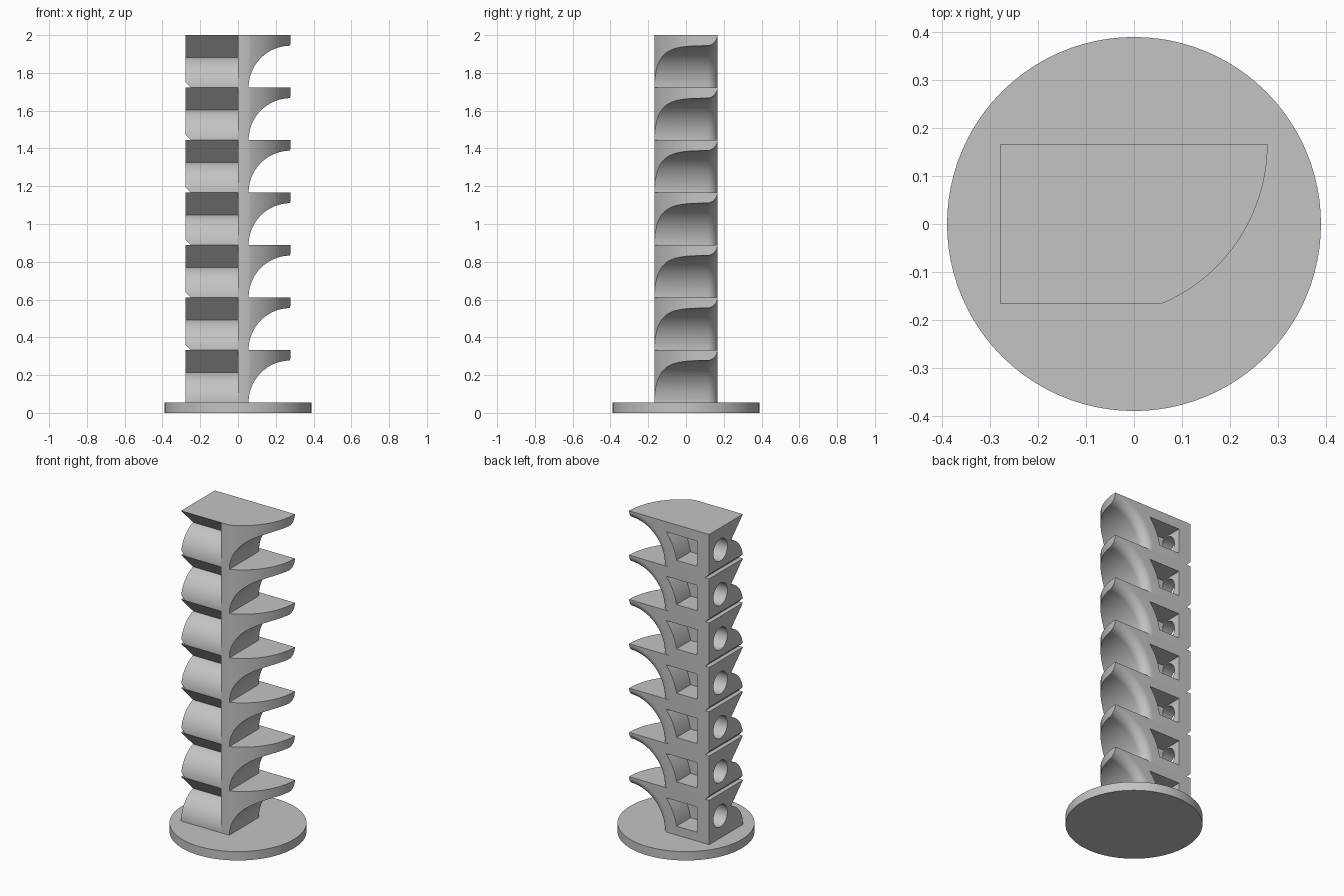
import bpy, bmesh
from math import sin, cos, pi, sqrt, radians, asin

if "Cube" in bpy.data.objects:
    bpy.data.objects.remove(bpy.data.objects["Cube"], do_unlink=True)

U = 2 / 72                      # one grid step of the design
W, D, H = 10 * U, 6 * U, 10 * U  # half width, half depth, storey height
BASE = 2 * U

grey = bpy.data.materials.new("plain_grey")
grey.use_nodes = True
colour = (0.55, 0.55, 0.55, 1)
grey.diffuse_color = colour
grey.node_tree.nodes["Principled BSDF"].inputs["Base Color"].default_value = colour


def loft(name, rings):
    """Closed solid through a list of equal-length point rings."""
    bm = bmesh.new()
    loops = [[bm.verts.new(p) for p in ring] for ring in rings]
    n = len(loops[0])
    for a, b in zip(loops, loops[1:]):
        for i in range(n):
            j = (i + 1) % n
            bm.faces.new((a[i], a[j], b[j], b[i]))
    bm.faces.new(loops[0])
    bm.faces.new(loops[-1])
    bmesh.ops.recalc_face_normals(bm, faces=bm.faces)
    mesh = bpy.data.meshes.new(name)
    bm.to_mesh(mesh)
    bm.free()
    mesh.materials.append(grey)
    obj = bpy.data.objects.new(name, mesh)
    bpy.context.collection.objects.link(obj)
    return obj


def prism(name, axis, lo, hi, points):
    """Extrude a 2D outline along x, y or z."""
    place = {"x": lambda p, t: (t, p[0], p[1]),
             "y": lambda p, t: (p[0], t, p[1]),
             "z": lambda p, t: (p[0], p[1], t)}[axis]
    return loft(name, [[place(p, t) for p in points] for t in (lo, hi)])


def arc(cx, cy, r, a0, a1, steps):
    return [(cx + r * cos(a0 + (a1 - a0) * i / steps),
             cy + r * sin(a0 + (a1 - a0) * i / steps)) for i in range(steps + 1)]


def smooth(obj):
    bpy.ops.object.select_all(action="DESELECT")
    obj.select_set(True)
    bpy.context.view_layer.objects.active = obj
    bpy.ops.object.shade_smooth_by_angle(angle=radians(25))


def carve(obj, cutters):
    """Subtract the cutters and bake the result."""
    for c in cutters:
        c.hide_render = True
        m = obj.modifiers.new(c.name, "BOOLEAN")
        m.operation, m.solver, m.object = "DIFFERENCE", "EXACT", c
    deps = bpy.context.evaluated_depsgraph_get()
    mesh = bpy.data.meshes.new_from_object(obj.evaluated_get(deps))
    obj.modifiers.clear()
    obj.data = mesh


# Round foot
foot = prism("round_foot", "z", 0, BASE, arc(0, 0, 14 * U, 0, 2 * pi, 96)[:-1])
smooth(foot)

# Storey block: rectangle with one big rounded side
R = 13 * U
outline = [(-W, D), (-W, -D)] + arc(-3 * U, D, R, -asin(2 * D / R), 0, 32)
storey = prism("storey", "z", 0, H, outline)


# Curved undercut below the lip, with a rounded back edge
def undercut_ring(y, r):
    quarter = arc(W, 0, r, pi / 2, pi, 32)
    pts = [(W + 0.1, r)] + quarter + [(W - r, -0.05), (W + 0.1, -0.05)]
    return [(x, y, z) for x, z in pts]


rings = [undercut_ring(-D - 0.1, 7.98 * U)]
for i in range(11):
    t = i / 10 * pi / 2
    rings.append(undercut_ring(D - BASE + BASE * sin(t), 7.98 * U + 2 * U * (1 - cos(t))))
rings.append(undercut_ring(D + 0.05, 9.98 * U))
undercut = loft("undercut_cutter", rings)

# Front notch: straight overhang above a rounded bulge
depth = 4.266 * U
apex = sqrt(D * D - (D - depth) ** 2)
bulge = arc(0, 0, D, pi, pi - asin(apex / D), 20)
notch = prism("notch_cutter", "x", -W - 0.05, 0,
              bulge + [(-D, H), (-D - 0.05, H), (-D - 0.05, 0)])

# Back window with one curved side, and the round hole in the side wall
low, high, r = 2 * U, 7.7 * U, 12 * U
curve = arc(W, 0, r, pi - asin(high / r), pi - asin(low / r), 12)
window = prism("window_cutter", "y", D - 5 * U, D + 0.05,
               curve + [(-7 * U, low), (-7 * U, high)])
hole = prism("hole_cutter", "x", -W - 0.05, -6.9 * U,
             arc(2 * U, 5 * U, 2.5 * U, 0, 2 * pi, 40)[:-1])

# Small groove along the lower side edge, on all storeys but the first
groove = prism("groove_cutter", "y", -D - 0.05, D + 0.05,
               [(-W - U, 2 * U), (-W + 2 * U, -U), (-W - U, -U)])

carve(storey, [undercut, notch, window, hole])
storey.name = "storey_1"
storey.location.z = BASE
upper = storey.copy()
upper.data = storey.data.copy()
upper.name = "storey_2"
upper.location.z = 0
bpy.context.collection.objects.link(upper)
carve(upper, [groove])
smooth(storey)
smooth(upper)
upper.location.z = BASE + H

# Stack the remaining storeys
for i in range(2, 7):
    level = upper.copy()
    level.name = f"storey_{i + 1}"
    level.location.z = BASE + i * H
    bpy.context.collection.objects.link(level)

for c in (undercut, notch, window, hole, groove):
    bpy.data.objects.remove(c, do_unlink=True)
